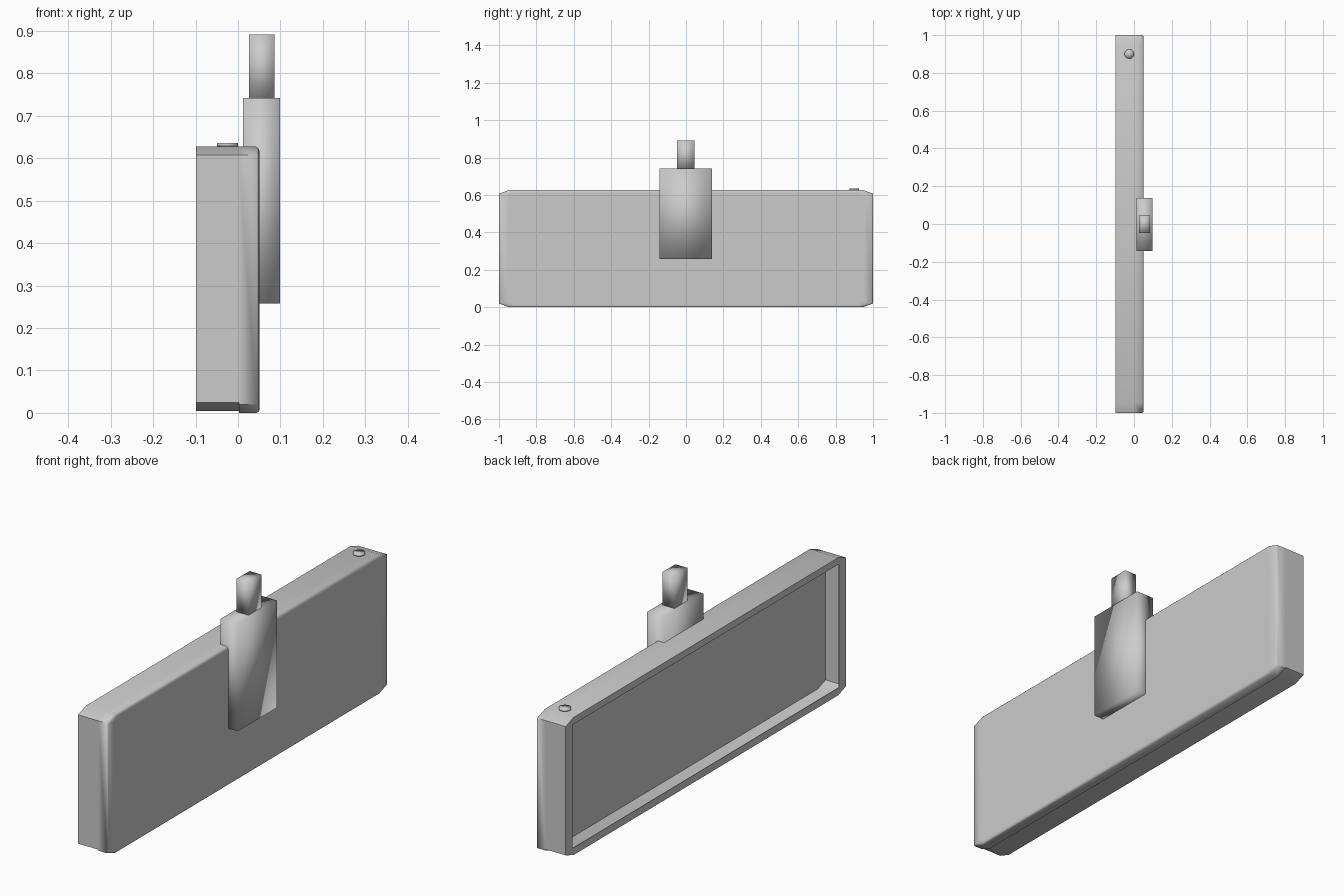
import bpy, bmesh

cube = bpy.data.objects.get("Cube")
if cube:
    bpy.data.objects.remove(cube, do_unlink=True)

# Single flat colour
grey = bpy.data.materials.new("light_grey")
grey.use_nodes = True
colour = (0.6, 0.6, 0.6, 1)
grey.diffuse_color = colour
grey.node_tree.nodes["Principled BSDF"].inputs["Base Color"].default_value = colour


def finish(bm, name, angle=None):
    """Turn a bmesh into a shaded object; no angle means fully smooth."""
    bmesh.ops.recalc_face_normals(bm, faces=bm.faces)
    mesh = bpy.data.meshes.new(name)
    bm.to_mesh(mesh)
    bm.free()
    mesh.materials.append(grey)
    obj = bpy.data.objects.new(name, mesh)
    bpy.context.collection.objects.link(obj)
    bpy.ops.object.select_all(action='DESELECT')
    obj.select_set(True)
    bpy.context.view_layer.objects.active = obj
    if angle is None:
        bpy.ops.object.shade_smooth()
    else:
        bpy.ops.object.shade_smooth_by_angle(angle=angle)
    return obj


def outline(half_y, z0, z1, cut_y=0.055, cut_z=0.02):
    """Rectangle in the yz plane with cut corners."""
    a = half_y - cut_y
    return [(-a, z0), (a, z0), (half_y, z0 + cut_z), (half_y, z1 - cut_z),
            (a, z1), (-a, z1), (-half_y, z1 - cut_z), (-half_y, z0 + cut_z)]


def loft(name, sections, angle):
    """Join outlines set at successive x positions and cap the last one."""
    bm = bmesh.new()
    rings = [[bm.verts.new((x, y, z)) for y, z in pts] for x, pts in sections]
    for r, s in zip(rings, rings[1:]):
        for i in range(len(r)):
            j = (i + 1) % len(r)
            bm.faces.new((r[i], r[j], s[j], s[i]))
    bm.faces.new(rings[-1])
    return finish(bm, name, angle)


def block(name, lo, hi):
    bm = bmesh.new()
    bmesh.ops.create_cube(bm, size=1)
    for v in bm.verts:
        v.co = [(a + b) / 2 + c * (b - a) for a, b, c in zip(lo, hi, v.co)]
    return finish(bm, name)


# Hollow tray: square opening in a thin lip, thin walls, floor at the seam
rim = outline(1, 0.005, 0.627)
inner = outline(0.996, 0.009, 0.623)
opening = outline(0.95, 0.038, 0.596, 0.002, 0.002)
loft("hollow_frame", [(0.002, rim), (-0.099, rim), (-0.099, opening),
                      (-0.096, opening), (-0.096, inner), (0, inner)], 0.6)

# Rear shell with a soft edge
shell = outline(1, 0, 0.627)
loft("rear_shell", [(0.002, shell), (0.044, shell),
                    (0.049, outline(0.995, 0.003, 0.622)),
                    (0.051, outline(0.955, 0.009, 0.615, 0.03, 0.015)),
                    (0.051, outline(0.945, 0.014, 0.61, 0.03, 0.015))], 1.2)

# Clip plate and the peg standing on it
block("clip_plate", (0.012, -0.142, 0.258), (0.099, 0.138, 0.742))
block("clip_peg", (0.026, -0.047, 0.735), (0.086, 0.045, 0.891))

# Thin round button on the top edge
bm = bmesh.new()
bmesh.ops.create_cone(bm, cap_ends=True, segments=24, radius1=0.025, radius2=0.025, depth=0.008)
bmesh.ops.translate(bm, verts=bm.verts, vec=(-0.025, 0.9, 0.632))
finish(bm, "top_button")
